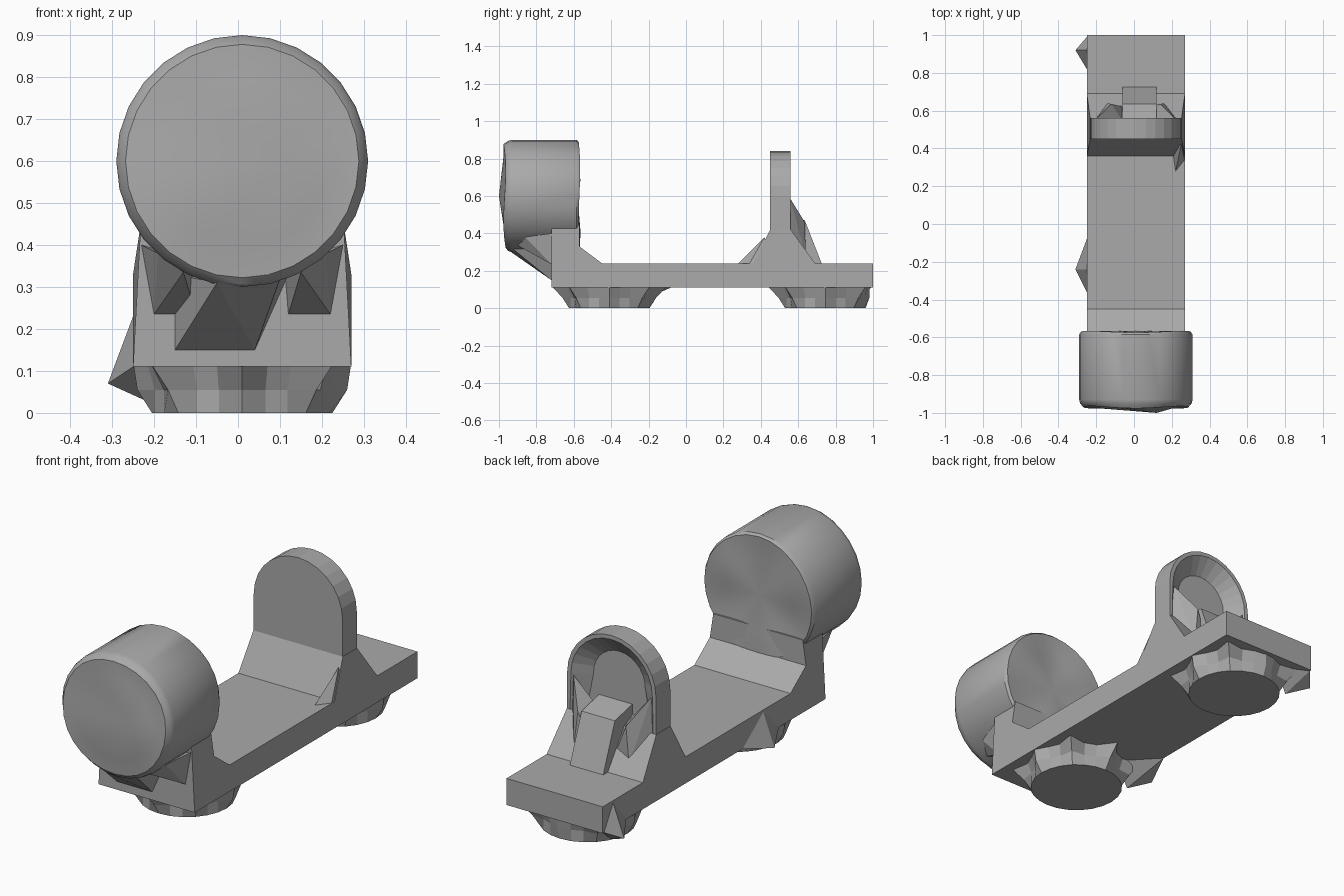
import bpy, bmesh
from math import sin, cos, pi, radians
from mathutils import Vector

if "Cube" in bpy.data.objects:
    bpy.data.objects.remove(bpy.data.objects["Cube"], do_unlink=True)

grey = bpy.data.materials.new("plain grey")
grey.use_nodes = True
grey.diffuse_color = (0.4, 0.4, 0.4, 1)
grey.node_tree.nodes["Principled BSDF"].inputs["Base Color"].default_value = grey.diffuse_color

MID = 0.01           # middle of the body across x
LEFT, RIGHT = -0.25, 0.27


def finish(bm, name, smooth=False):
    bmesh.ops.recalc_face_normals(bm, faces=bm.faces[:])
    mesh = bpy.data.meshes.new(name)
    bm.to_mesh(mesh)
    bm.free()
    mesh.materials.append(grey)
    obj = bpy.data.objects.new(name, mesh)
    bpy.context.collection.objects.link(obj)
    if smooth:
        bpy.ops.object.select_all(action='DESELECT')
        obj.select_set(True)
        bpy.context.view_layer.objects.active = obj
        bpy.ops.object.shade_smooth_by_angle(angle=radians(35))
    return obj


def extrude(bm, points, offset):
    """Extrude a closed outline; returns the far cap."""
    near = bm.faces.new([bm.verts.new(p) for p in points])
    geom = bmesh.ops.extrude_face_region(bm, geom=[near], use_keep_orig=True)["geom"]
    bmesh.ops.translate(bm, vec=offset, verts=[g for g in geom if isinstance(g, bmesh.types.BMVert)])
    return [g for g in geom if isinstance(g, bmesh.types.BMFace)][0]


def hull(name, points):
    bm = bmesh.new()
    for p in points:
        bm.verts.new(p)
    out = bmesh.ops.convex_hull(bm, input=bm.verts[:])
    loose = [g for g in out["geom_interior"] if isinstance(g, bmesh.types.BMVert)]
    bmesh.ops.delete(bm, geom=loose, context='VERTS')
    return finish(bm, name)


def loft(bm, rings, tips=(None, None)):
    """Bridge rings of equal size and close the ends flat or to a tip."""
    loops = [[bm.verts.new(p) for p in ring] for ring in rings]
    n = len(loops[0])
    for a, b in zip(loops, loops[1:]):
        for i in range(n):
            j = (i + 1) % n
            bm.faces.new((a[i], a[j], b[j], b[i]))
    for loop, tip in zip((loops[0], loops[-1]), tips):
        if tip is None:
            bm.faces.new(loop)
        else:
            v = bm.verts.new(tip)
            for i in range(n):
                bm.faces.new((loop[i], loop[(i + 1) % n], v))


# Body: deck, drum support and flared upright root in one side profile
side = [(-0.72, 0.11), (1, 0.11), (1, 0.24), (0.69, 0.24), (0.56, 0.42), (0.45, 0.42),
        (0.36, 0.24), (-0.45, 0.24), (-0.57, 0.33), (-0.57, 0.45), (-0.72, 0.45)]
bm = bmesh.new()
extrude(bm, [(LEFT, y, z) for y, z in side], (RIGHT - LEFT, 0, 0))
for v in bm.verts:
    if v.co.z > 0.4:
        v.co.x = MID + (v.co.x - MID) * 0.93
finish(bm, "body")

# Drum with chamfered rims and slightly uneven end faces
SEG = 28


def circle(r, y, wobble=0.0):
    return [(MID + r * cos(a), y + wobble * sin(3 * a), 0.6 + r * sin(a))
            for a in (2 * pi * i / SEG for i in range(SEG))]


bm = bmesh.new()
loft(bm, [circle(0.2, -0.973, 0.004), circle(0.278, -0.97, 0.006), circle(0.295, -0.95),
          circle(0.3, -0.93), circle(0.3, -0.585), circle(0.29, -0.57, 0.004), circle(0.18, -0.575, 0.01)],
     ((0.12, -1.0, 0.6), (MID, -0.58, 0.6)))
finish(bm, "drum", True)

# Upright plate with rounded top and dished back
outline = [(0.24, 0.38)] + [(0.24 * cos(a), 0.6 + 0.24 * sin(a))
                            for a in (pi * i / 14 for i in range(15))] + [(-0.24, 0.38)]
bm = bmesh.new()
back = extrude(bm, [(MID + x, 0.45, z) for x, z in outline], (0, 0.11, 0))
bmesh.ops.recalc_face_normals(bm, faces=bm.faces[:])
bmesh.ops.inset_region(bm, faces=[back], thickness=0.02)
bmesh.ops.inset_region(bm, faces=[back], thickness=0.08, depth=-0.06)
finish(bm, "upright")

# Rear gusset and its two tapering wings
hull("rear_gusset", [(x, y, z) for x in (-0.06, 0.12)
                     for y, z in ((0.5, 0.5), (0.635, 0.47), (0.725, 0.24), (0.5, 0.24))])
for s, label in ((-1, "right"), (1, "left")):
    hull(label + "_gusset_wing", [(MID + s * x, y, z) for x, y, z in (
        (0.21, 0.555, 0.59), (0.23, 0.54, 0.3), (0.13, 0.635, 0.46),
        (0.15, 0.64, 0.28), (0.06, 0.53, 0.42), (0.06, 0.62, 0.3))])

# Small spur where the upright meets the deck
hull("upright_spur", [(0.22, 0.28, 0.24), (0.27, 0.45, 0.24), (0.268, 0.34, 0.24),
                      (0.25, 0.42, 0.38), (0.2, 0.42, 0.24)])

# Feet: round soles flaring into ribs under the deck
for label, y0 in (("front", -0.41), ("rear", 0.745)):
    sole, waist, top = [], [], []
    for i in range(24):
        a = 2 * pi * i / 24
        rib = i % 3 == 0
        for ring, r, z in ((sole, 0.215, 0), (waist, 0.25 if rib else 0.215, 0.055),
                           (top, 0.31 if rib else 0.235, 0.12)):
            x = min(max(MID + r * cos(a), LEFT), RIGHT)
            ring.append((x, min(y0 + r * sin(a), 0.98), z))
    bm = bmesh.new()
    loft(bm, [sole, waist, top])
    finish(bm, label + "_foot")

# Pointed side lugs beside the feet
for label, y0, a, b in (("front", -0.24, -0.36, -0.08), ("rear", 0.92, 0.82, 0.99)):
    hull(label + "_side_lug", [(-0.31, y0, 0.07), (LEFT, a, 0.11), (LEFT, b, 0.11),
                               (LEFT, y0, 0.23), (-0.2, y0 - 0.05, 0.02), (-0.1, y0, 0.11)])

# Braces between the drum underside and the front of the body
hull("middle_brace", [(-0.05, -0.95, 0.31), (0.1, -0.93, 0.32), (-0.15, -0.72, 0.15),
                      (0.04, -0.72, 0.15), (0.12, -0.72, 0.33), (-0.15, -0.72, 0.33)])
for s, label in ((-1, "right"), (1, "left")):
    hull(label + "_brace", [(MID + s * x, y, z) for x, y, z in (
        (0.11, -0.72, 0.235), (0.21, -0.72, 0.235), (0.24, -0.72, 0.4),
        (0.14, -0.9, 0.335), (0.2, -0.86, 0.38), (0.1, -0.72, 0.36))])
